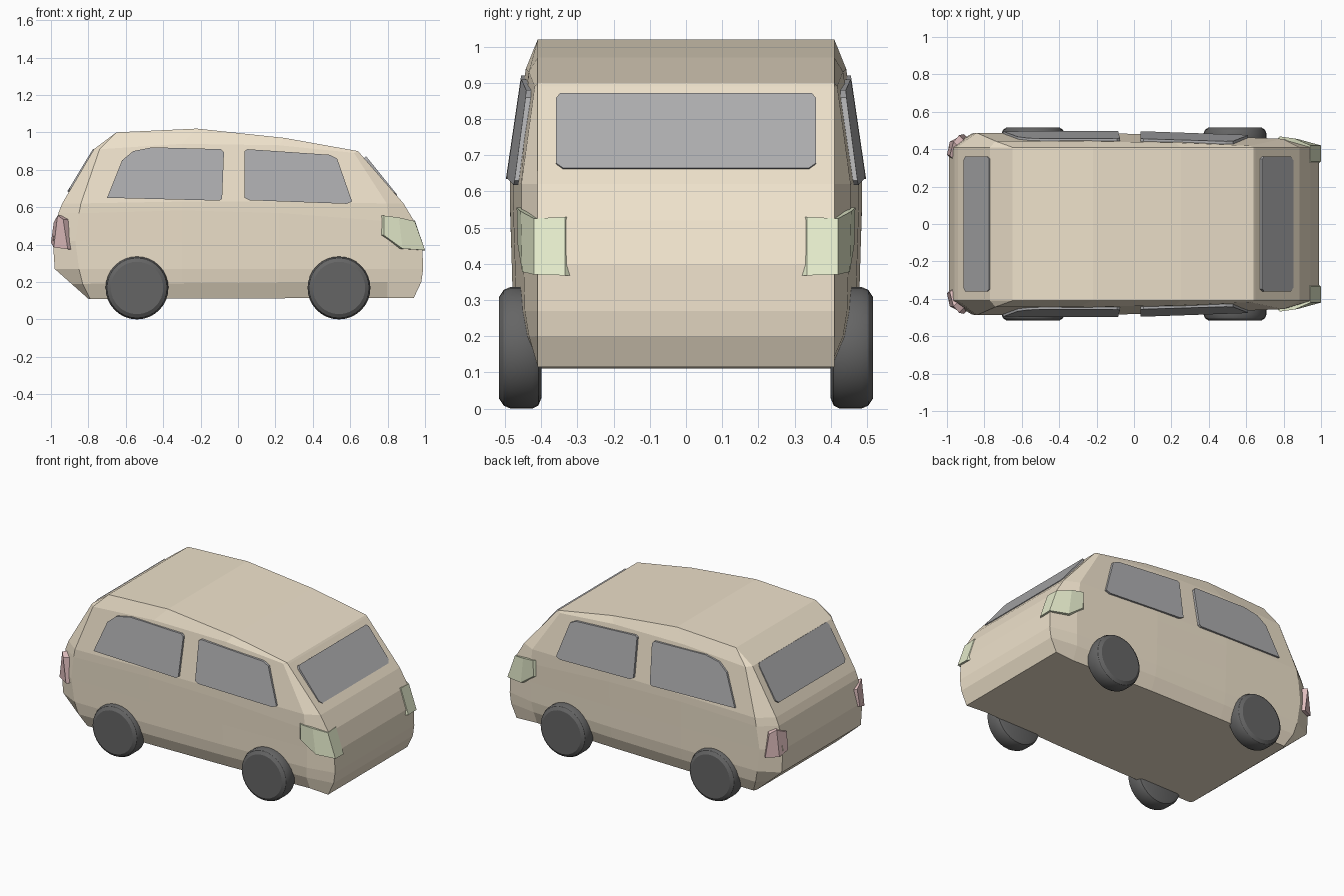
import bpy, bmesh, math
from mathutils import Vector

if "Cube" in bpy.data.objects:
    bpy.data.objects.remove(bpy.data.objects["Cube"])


def material(name, rgb):
    m = bpy.data.materials.new(name)
    m.diffuse_color = (*rgb, 1)
    m.use_nodes = True
    m.node_tree.nodes["Principled BSDF"].inputs["Base Color"].default_value = m.diffuse_color
    return m


PAINT = material("cream_paint", (0.86, 0.76, 0.60))
GLASS = material("glass", (0.42, 0.42, 0.43))
RUBBER = material("rubber", (0.13, 0.13, 0.13))
HEAD = material("headlight_lens", (0.78, 0.83, 0.60))
TAIL = material("taillight_lens", (0.75, 0.52, 0.52))


def make(name, verts, faces, mat):
    bm = bmesh.new()
    vs = [bm.verts.new(v) for v in verts]
    for f in faces:
        bm.faces.new([vs[i] for i in f])
    bmesh.ops.remove_doubles(bm, verts=bm.verts, dist=0.0005)
    bmesh.ops.recalc_face_normals(bm, faces=bm.faces)
    me = bpy.data.meshes.new(name)
    bm.to_mesh(me)
    bm.free()
    me.materials.append(mat)
    ob = bpy.data.objects.new(name, me)
    bpy.context.collection.objects.link(ob)
    return ob


def slab(name, outer, inner, mat):
    """Closed solid between two matching outlines."""
    n = len(outer)
    faces = [tuple(range(n)), tuple(range(n, 2 * n))]
    faces += [(i, (i + 1) % n, n + (i + 1) % n, n + i) for i in range(n)]
    return make(name, list(outer) + list(inner), faces, mat)


def taper(x):
    return -0.04 * max(0, x)


# Body: stacked rings, each with rear/front edge, side width and corner insets
C = 0.41
ROWS = [  # rear x, z, front x, z, half width, rear inset, front inset, crown
    (-0.80, 0.11, 0.94, 0.115, 0.43, 0.01, 0.14, 0),
    (-0.89, 0.19, 0.98, 0.20, 0.466, 0.06, 0.18, 0),
    (-0.98, 0.27, 0.99, 0.27, 0.478, 0.13, 0.18, 0),
    (-0.99, 0.42, 0.985, 0.40, 0.482, 0.12, 0.17, 0),
    (-0.96, 0.57, 0.945, 0.52, 0.487, 0.11, 0.14, 0.03),
    (-0.94, 0.62, 0.885, 0.62, 0.487, 0.10, 0.09, 0.01),
    (-0.77, 0.91, 0.65, 0.89, 0.443, 0.03, 0.03, 0.035),
]
verts = []


def add_ring(half):
    verts.extend(half)
    verts.extend((x, -y, z) for x, y, z in reversed(half))


for xr, zr, xf, zf, w, ir, jf, crown in ROWS:
    half = [(xr, C, zr)]
    for x, up in ((xr + ir, 0), (-0.3, crown), (0.22, crown), (xf - jf, 0)):
        z = zr + (zf - zr) * (x - xr) / (xf - xr) + up
        half.append((x, w + taper(x), z))
    add_ring(half + [(xf, C, zf)])
roof = [(-0.65, C, 1.0), (-0.22, C, 1.02), (0.25, C, 0.97), (0.64, C, 0.90)]
add_ring([roof[0]] + roof + [roof[3]])

bm = bmesh.new()
vs = [bm.verts.new(v) for v in verts]
for r in range(len(ROWS)):
    for i in range(12):
        j = (i + 1) % 12
        bm.faces.new([vs[r * 12 + i], vs[r * 12 + j], vs[r * 12 + 12 + j], vs[r * 12 + 12 + i]])
for base in (0, len(ROWS) * 12):
    for i in range(5):
        bm.faces.new([vs[base + k] for k in (i, i + 1, 10 - i, 11 - i)])
bmesh.ops.remove_doubles(bm, verts=bm.verts, dist=0.0005)
bmesh.ops.recalc_face_normals(bm, faces=bm.faces)
me = bpy.data.meshes.new("car_body")
bm.to_mesh(me)
bm.free()
me.materials.append(PAINT)
bpy.context.collection.objects.link(bpy.data.objects.new("car_body", me))


# Windscreen and rear window: clipped-corner plates on the sloping ends
def end_window(name, bottom, top, depth):
    hw, c = 0.36, 0.02
    b, t = Vector(bottom), Vector(top)
    d = (t - b).normalized()
    n = Vector((d.y, -d.x)) * (1 if bottom[0] > 0 else -1)
    shape = [(-hw + c, 0), (hw - c, 0), (hw, 0.07), (hw, 0.93),
             (hw - c * 0.6, 1), (-hw + c * 0.6, 1), (-hw, 0.93), (-hw, 0.07)]

    def layer(off):
        pts = [(b.lerp(t, s) + n * off, y) for y, s in shape]
        return [(p.x, y, p.y) for p, y in pts]
    slab(name, layer(0), layer(-depth), GLASS)


end_window("windscreen", (0.852, 0.665), (0.685, 0.872), 0.03)
end_window("rear_window", (-0.912, 0.685), (-0.775, 0.912), 0.03)

# Side windows
WINDOWS = {
    "rear_side_window": [(-0.70, 0.65), (-0.62, 0.85), (-0.56, 0.90), (-0.46, 0.92),
                         (-0.09, 0.91), (-0.075, 0.895), (-0.085, 0.645), (-0.10, 0.635)],
    "front_side_window": [(0.035, 0.65), (0.035, 0.90), (0.05, 0.91), (0.49, 0.88),
                          (0.53, 0.86), (0.61, 0.63), (0.58, 0.618), (0.06, 0.637)],
}
for name, shape in WINDOWS.items():
    for s, side in ((-1, "right"), (1, "left")):
        def layer(off):
            return [(x, s * (0.487 - 0.147 * (z - 0.62) + taper(x) + off), z) for x, z in shape]
        slab(f"{name}_{side}", layer(0.013), layer(-0.02), GLASS)


# Lamps: strips of (top, bottom) points wrapped around the body corners
def lamp(name, cols, shift, mat):
    n = len(cols)
    for s, side in ((-1, "right"), (1, "left")):
        v = []
        for off in ((0, 0), shift):
            for col in cols:
                v += [(x + off[0], s * (y + off[1]), z) for x, y, z in col]
        m, f = 2 * n, []
        for i in range(0, m - 2, 2):
            f += [(i, i + 2, i + 3, i + 1), (m + i, m + i + 2, m + i + 3, m + i + 1),
                  (i, i + 2, m + i + 2, m + i), (i + 1, i + 3, m + i + 3, m + i + 1)]
        f += [(0, 1, m + 1, m), (m - 2, m - 1, 2 * m - 1, 2 * m - 2)]
        make(f"{name}_{side}", v, f, mat)


lamp("headlight", [((0.945, 0.335, 0.53), (1.0, 0.335, 0.368)),
                   ((0.945, 0.42, 0.525), (1.0, 0.42, 0.37)),
                   ((0.86, 0.457, 0.545), (0.88, 0.453, 0.378)),
                   ((0.78, 0.468, 0.555), (0.78, 0.465, 0.45))], (-0.03, -0.03), HEAD)
lamp("taillight", [((-0.985, 0.365, 0.52), (-1.0, 0.37, 0.41)),
                   ((-0.965, 0.44, 0.555), (-0.985, 0.44, 0.385)),
                   ((-0.935, 0.475, 0.535), (-0.91, 0.48, 0.375))], (0.03, -0.03), TAIL)

# Wheels: turned profile with rounded shoulders
PROFILE = [(0.140, 0.40), (0.160, 0.408), (0.168, 0.425), (0.168, 0.485), (0.160, 0.504), (0.140, 0.517)]
N = 32
for x, end in ((-0.54, "rear"), (0.54, "front")):
    for s, side in ((-1, "right"), (1, "left")):
        v = [(x + r * math.cos(2 * math.pi * k / N), s * y, 0.168 + r * math.sin(2 * math.pi * k / N))
             for r, y in PROFILE for k in range(N)]
        f = [(a * N + k, a * N + (k + 1) % N, (a + 1) * N + (k + 1) % N, (a + 1) * N + k)
             for a in range(len(PROFILE) - 1) for k in range(N)]
        f += [tuple(range(N)), tuple(range((len(PROFILE) - 1) * N, len(PROFILE) * N))]
        ob = make(f"{end}_wheel_{side}", v, f, RUBBER)
        bpy.ops.object.select_all(action="DESELECT")
        ob.select_set(True)
        bpy.context.view_layer.objects.active = ob
        bpy.ops.object.shade_smooth_by_angle(angle=math.radians(30))
